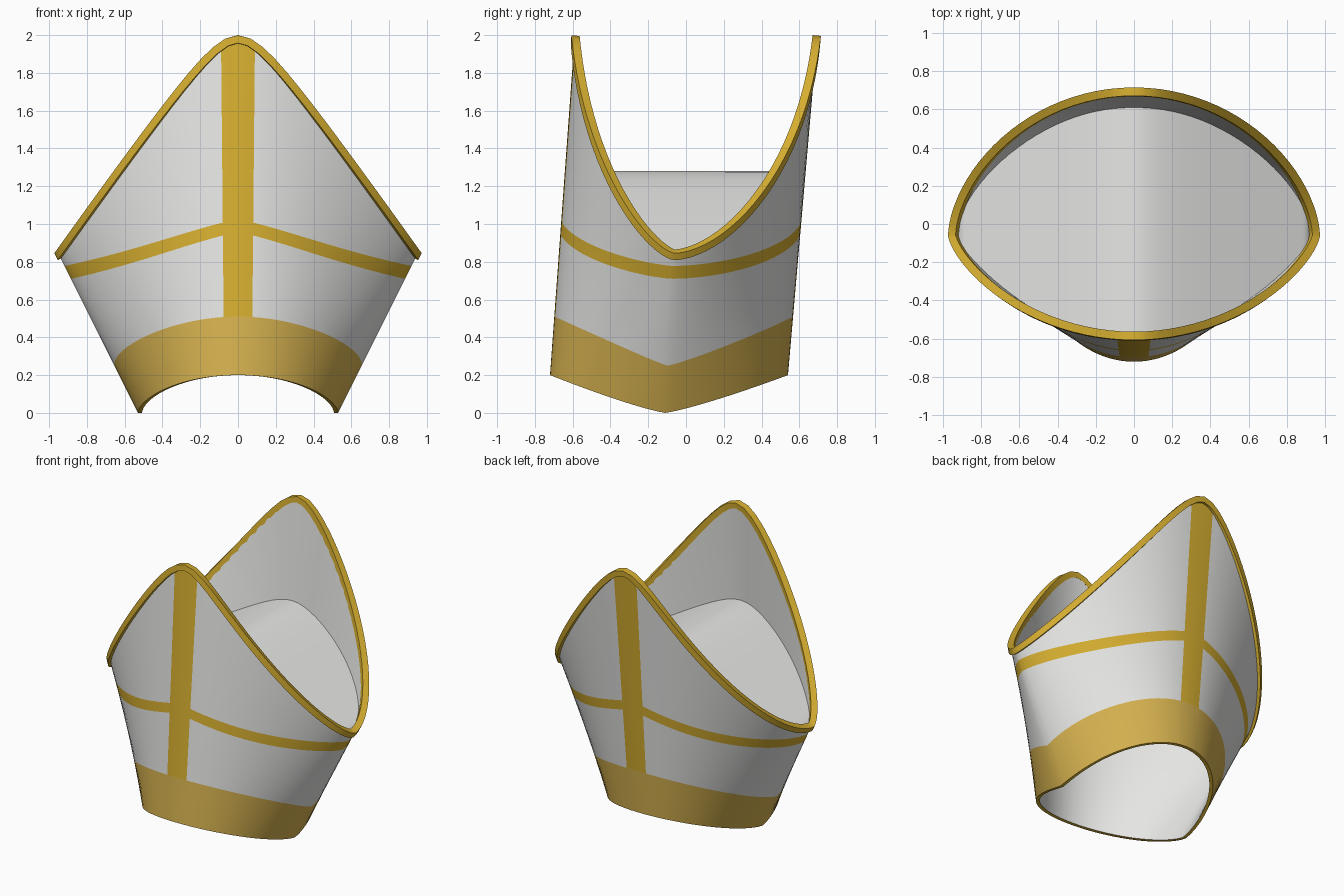
import bpy, bmesh, math
from mathutils import Vector

if "Cube" in bpy.data.objects:
    bpy.data.objects.remove(bpy.data.objects["Cube"])

N = 24                 # columns per quarter turn
COLS = 4 * N


def material(name, rgb):
    m = bpy.data.materials.new(name)
    m.diffuse_color = (*rgb, 1)
    m.use_nodes = True
    m.node_tree.nodes["Principled BSDF"].inputs["Base Color"].default_value = m.diffuse_color
    return m


WHITE = material("white cloth", (0.80, 0.80, 0.79))
GOLD = material("gold trim", (0.68, 0.43, 0.03))
BAND = material("pale gold band", (0.68, 0.45, 0.08))


def finish(name, bm, mats, angle=40):
    me = bpy.data.meshes.new(name)
    bm.to_mesh(me)
    bm.free()
    for m in mats:
        me.materials.append(m)
    ob = bpy.data.objects.new(name, me)
    bpy.context.collection.objects.link(ob)
    bpy.ops.object.select_all(action='DESELECT')
    ob.select_set(True)
    bpy.context.view_layer.objects.active = ob
    bpy.ops.object.shade_smooth_by_angle(angle=math.radians(angle))
    return ob


# Hat outline: lower and upper edge for each column, starting at the front
def column(k):
    a = 2 * math.pi * (k % COLS) / COLS
    s, c = math.sin(a), -math.cos(a)
    f, w = abs(s), abs(c)
    sign = 1 if c > 0 else -1
    low = Vector((0.53 * s, -0.11 + (0.65 if c > 0 else 0.61) * c, 0.2 * w ** 1.2))
    depth = 0.755 * w ** 1.18 if c > 0 else 0.53 * w ** 1.4
    top = Vector((0.95 * s, -0.06 + sign * depth,
                  2.198 - 1.34 * math.sqrt(f * f + 0.0256)))
    return low, top, f, w


def at_height(k, z):
    low, top, _, _ = column(k)
    return low.lerp(top, (z - low.z) / (top.z - low.z))


def outward(k):
    low, top, _, _ = column(k)
    mid = [sum(column(j)[:2], Vector()) / 2 for j in (k - 1, k + 1)]
    n = (mid[1] - mid[0]).cross(top - low).normalized()
    centre = (low + top) / 2 - Vector((0, -0.03, 0))
    return n if n.x * centre.x + n.y * centre.y > 0 else -n


def lining_point(k, t):
    low, top, _, _ = column(k)
    n = outward(k)
    return low.lerp(top, t) - Vector((n.x, n.y, 0)) * 0.025


def ring_grid(bm, rows, rule, flip=False, closed_rows=False):
    """Skin a list of closed rings; rule(i) gives the material of strip i."""
    vs = [[bm.verts.new(p) for p in r] for r in rows]
    for i in range(len(vs) if closed_rows else len(vs) - 1):
        a, b = vs[i], vs[(i + 1) % len(vs)]
        for k in range(COLS):
            j = (k + 1) % COLS
            q = (a[k], a[j], b[j], b[k])
            bm.faces.new(q[::-1] if flip else q).material_index = rule(i)


# Outer shell with lower band, crossing band and upright stripes
def shell_heights(k):
    low, top, f, w = column(k)
    band = 0.25 + 0.26 * w ** 1.2
    cross = 0.71 + 0.245 * (1 - f ** 1.25)
    upper = cross + 0.068
    return [low.z, band, (band + cross) / 2, cross, upper,
            upper + (top.z - upper) * 0.5, top.z]


heights = [shell_heights(k) for k in range(COLS)]
bm = bmesh.new()
ring_grid(bm, [[at_height(k, heights[k][i]) for k in range(COLS)] for i in range(7)],
          lambda i: {0: 2, 3: 1}.get(i, 0))
for side in (-1, 1):
    bmesh.ops.bisect_plane(bm, geom=bm.verts[:] + bm.edges[:] + bm.faces[:], dist=1e-5,
                           plane_co=(side * 0.075, 0, 0.4), plane_no=(side, 0, -0.0094))
for face in bm.faces:
    c = face.calc_center_median()
    if face.material_index == 0 and abs(c.x) < 0.075 + 0.0094 * (c.z - 0.4):
        face.material_index = 1
finish("outer_shell", bm, [WHITE, GOLD, BAND])

# White lining just inside the shell
bm = bmesh.new()
ring_grid(bm, [[lining_point(k, t) for k in range(COLS)] for t in (0, 0.33, 0.66, 1)],
          lambda i: 0, flip=True)
finish("lining", bm, [WHITE])

# Thin gold edge closing the bottom between shell and lining
bm = bmesh.new()
ring_grid(bm, [[lining_point(k, 0) for k in range(COLS)],
               [column(k)[0] for k in range(COLS)]], lambda i: 0)
finish("bottom_edge", bm, [GOLD])

# Gold piping swept along the top edge
corners = [[], [], [], []]
for k in range(COLS):
    low, top, _, _ = column(k)
    n = outward(k)
    tangent = (column(k + 1)[1] - column(k - 1)[1]).normalized()
    up = n.cross(tangent).normalized()
    if up.dot(top - low) < 0:
        up = -up
    for ring, (u, v) in zip(corners, ((0.018, -0.027), (0.018, 0.014),
                                      (-0.026, 0.014), (-0.026, -0.027))):
        ring.append(top + n * u + up * v)
bm = bmesh.new()
ring_grid(bm, corners, lambda i: 0, closed_rows=True)
finish("top_piping", bm, [GOLD])


# Folded inner roof joining the front and back panels
def roof_point(k):
    lo, hi = 0.0, 0.985
    for _ in range(30):
        t = (lo + hi) / 2
        p = lining_point(k, t)
        roof = 1.28 - 0.55 * (math.sqrt(p.x ** 2 + 0.0225) - 0.15)
        lo, hi = (t, hi) if p.z < roof else (lo, t)
    return lining_point(k, lo)


bm = bmesh.new()
pairs = [(bm.verts.new(roof_point(k)), bm.verts.new(roof_point(2 * N - k)))
         for k in range(-N + 1, N)]
for (a, b), (c, d) in zip(pairs, pairs[1:]):
    bm.faces.new((a, c, d, b))
for end, k in ((0, -N), (-1, N)):
    tip = bm.verts.new(roof_point(k))
    a, b = pairs[end]
    bm.faces.new((tip, a, b) if end == 0 else (a, tip, b))
finish("inner_roof", bm, [WHITE])
